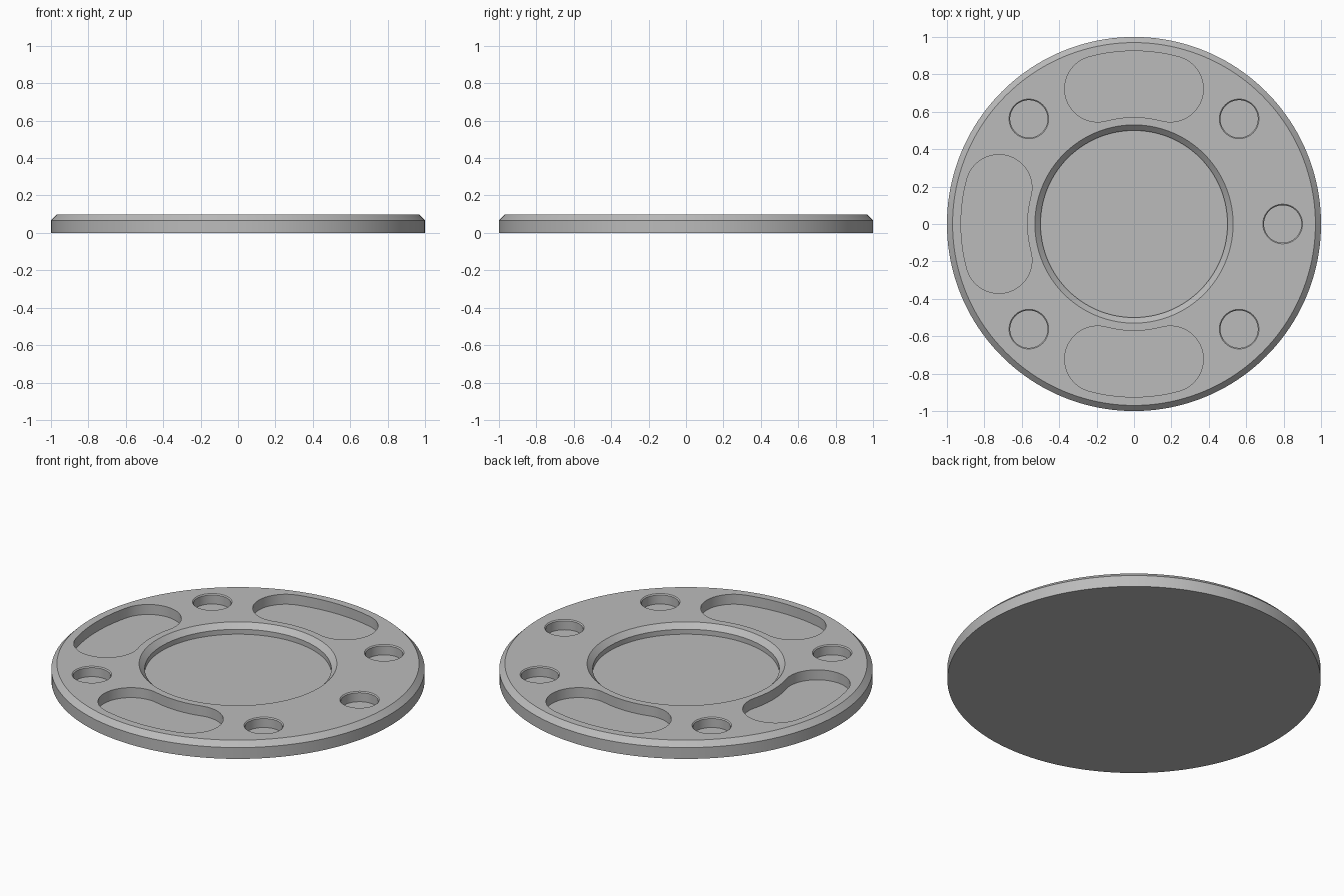
import bpy
import bmesh
from math import sin, cos, pi, radians

cube = bpy.data.objects.get("Cube")
if cube:
    bpy.data.objects.remove(cube, do_unlink=True)

TOP = 0.097      # plate thickness
FLOOR = 0.038    # floor height of every recess
OVER = 0.02      # how far cutters rise above the plate

grey = bpy.data.materials.new("light grey")
grey.use_nodes = True
COLOUR = (0.5, 0.5, 0.5, 1)
grey.diffuse_color = COLOUR
grey.node_tree.nodes["Principled BSDF"].inputs["Base Color"].default_value = COLOUR


def make_solid(name, rings):
    """Closed solid skinned over a stack of equal-length outlines."""
    bm = bmesh.new()
    loops = [[bm.verts.new(p) for p in ring] for ring in rings]
    n = len(loops[0])
    for low, high in zip(loops, loops[1:]):
        for i in range(n):
            j = (i + 1) % n
            bm.faces.new((low[i], low[j], high[j], high[i]))
    bm.faces.new(loops[0][::-1])
    bm.faces.new(loops[-1])
    mesh = bpy.data.meshes.new(name)
    bm.to_mesh(mesh)
    bm.free()
    mesh.materials.append(grey)
    obj = bpy.data.objects.new(name, mesh)
    bpy.context.collection.objects.link(obj)
    return obj


def turned(name, profile, centre=(0, 0), sides=128):
    """Round solid from (radius, height) pairs."""
    turns = [2 * pi * i / sides for i in range(sides)]
    return make_solid(name, [[(centre[0] + r * cos(a), centre[1] + r * sin(a), z)
                              for a in turns] for r, z in profile])


def recess(name, radius, chamfer, centre=(0, 0), sides=128):
    """Round cutter with a chamfered mouth."""
    return turned(name, [(radius, FLOOR), (radius, TOP - chamfer),
                         (radius + chamfer + OVER, TOP + OVER)], centre, sides)


def arc(centre, radius, start, end, steps):
    return [(centre[0] + radius * cos(start + (end - start) * i / steps),
             centre[1] + radius * sin(start + (end - start) * i / steps))
            for i in range(steps)]


def curved_slot(name, direction, mid=0.748, half_width=0.177, spread=radians(15)):
    """Slot cutter that follows the rim and has round ends."""
    a, b = direction - spread, direction + spread
    end_a, end_b = [(mid * cos(t), mid * sin(t)) for t in (a, b)]
    outline = (arc((0, 0), mid + half_width, a, b, 16)
               + arc(end_b, half_width, b, b + pi, 32)
               + arc((0, 0), mid - half_width, b, a, 16)
               + arc(end_a, half_width, a + pi, a + 2 * pi, 32))
    return make_solid(name, [[(x, y, z) for x, y in outline]
                             for z in (FLOOR, TOP + OVER)])


# Plate with a chamfered upper rim
plate = turned("round_plate", [(1, 0), (1, TOP - 0.03), (0.97, TOP)], sides=160)

# Central recess, bolt holes and curved pockets
cutters = [recess("centre_cutter", 0.5, 0.03)]
for deg in (0, 45, 135, 225, 315):
    t = radians(deg)
    cutters.append(recess("bolt_hole_cutter", 0.1, 0.006,
                          (0.795 * cos(t), 0.795 * sin(t)), 64))
for deg in (90, 180, 270):
    cutters.append(curved_slot("pocket_cutter", radians(deg)))

bpy.ops.object.select_all(action="DESELECT")
plate.select_set(True)
bpy.context.view_layer.objects.active = plate
for cutter in cutters:
    cutter.hide_render = True
    cut = plate.modifiers.new("cut", "BOOLEAN")
    cut.operation = "DIFFERENCE"
    cut.solver = "EXACT"
    cut.object = cutter
    bpy.ops.object.modifier_apply(modifier=cut.name)
    bpy.data.objects.remove(cutter, do_unlink=True)

bpy.ops.object.shade_smooth_by_angle(angle=radians(30))
